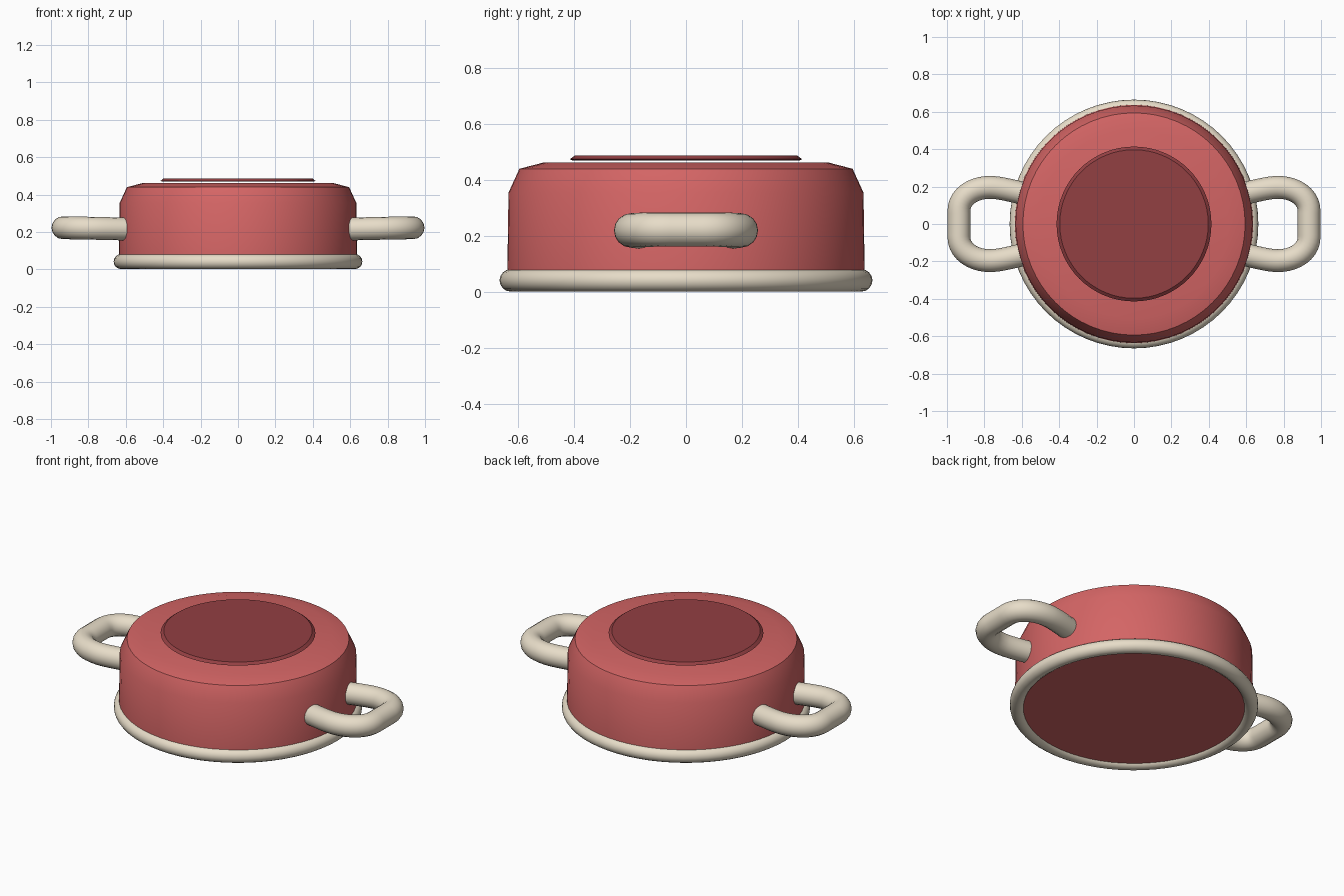
import bpy, math

if "Cube" in bpy.data.objects:
    bpy.data.objects.remove(bpy.data.objects["Cube"])

def material(name, rgb):
    m = bpy.data.materials.new(name)
    m.diffuse_color = (*rgb, 1)
    m.use_nodes = True
    m.node_tree.nodes["Principled BSDF"].inputs["Base Color"].default_value = m.diffuse_color
    return m

RED = material("red enamel", (0.66, 0.13, 0.13))
DARK = material("dark red", (0.29, 0.05, 0.055))
CREAM = material("cream", (0.80, 0.72, 0.58))

def shade(obj, mat, angle):
    obj.data.materials.append(mat)
    bpy.ops.object.select_all(action='DESELECT')
    obj.select_set(True)
    bpy.context.view_layer.objects.active = obj
    bpy.ops.object.shade_smooth_by_angle(angle=math.radians(angle))

def lathe(name, profile, mat, n=64, angle=50):
    """Spin (radius, z) points listed bottom to top and cap both ends."""
    verts = [(r * math.cos(2 * math.pi * i / n), r * math.sin(2 * math.pi * i / n), z)
             for r, z in profile for i in range(n)]
    faces = [(k * n + i, k * n + (i + 1) % n, (k + 1) * n + (i + 1) % n, (k + 1) * n + i)
             for k in range(len(profile) - 1) for i in range(n)]
    faces.append(tuple(reversed(range(n))))
    faces.append(tuple(range((len(profile) - 1) * n, len(profile) * n)))
    me = bpy.data.meshes.new(name)
    me.from_pydata(verts, [], faces)
    obj = bpy.data.objects.new(name, me)
    bpy.context.collection.objects.link(obj)
    shade(obj, mat, angle)
    return obj

# Pot body with rounded shoulder, and thin disc hovering just above it
lathe("pot_body", [(0.638, 0.02), (0.637, 0.08), (0.633, 0.355),
                   (0.594, 0.44), (0.505, 0.463)], RED)
lathe("top_disc", [(0.405, 0.470), (0.414, 0.474), (0.397, 0.487)], DARK, angle=30)

# Rolled rim around the base
bpy.ops.mesh.primitive_torus_add(major_segments=64, minor_segments=16, major_radius=0.625,
                                 minor_radius=0.04, location=(0, 0, 0.042))
rim = bpy.context.object
rim.name = "base_rim"
shade(rim, CREAM, 60)

# Loop handles: one bent tube per side
half = [  # point, left handle, right handle for the +y half of the loop
    ((0.55, 0.155, 0.216), (0.50, 0.148, 0.216), (0.62, 0.168, 0.216)),
    ((0.77, 0.196, 0.220), (0.71, 0.196, 0.219), (0.86, 0.196, 0.222)),
    ((0.936, 0.07, 0.223), (0.936, 0.145, 0.223), (0.936, 0.03, 0.223)),
]
flip = lambda p: (p[0], -p[1], p[2])
loop = half + [(flip(p), flip(r), flip(l)) for p, l, r in reversed(half)]

for side, s in (("right", 1), ("left", -1)):
    cu = bpy.data.curves.new(side + "_handle", 'CURVE')
    cu.dimensions = '3D'
    cu.bevel_depth = 0.061
    cu.bevel_resolution = 6
    cu.resolution_u = 10
    cu.use_fill_caps = True
    sp = cu.splines.new('BEZIER')
    sp.bezier_points.add(len(loop) - 1)
    for bp, (p, l, r) in zip(sp.bezier_points, loop):
        bp.handle_left_type = bp.handle_right_type = 'FREE'
        # half-turn about z keeps the tube facing outward on the other side
        bp.co, bp.handle_left, bp.handle_right = [(s * q[0], s * q[1], q[2]) for q in (p, l, r)]
    obj = bpy.data.objects.new(side + "_handle", cu)
    bpy.context.collection.objects.link(obj)
    bpy.ops.object.select_all(action='DESELECT')
    obj.select_set(True)
    bpy.context.view_layer.objects.active = obj
    bpy.ops.object.convert(target='MESH')
    shade(bpy.context.object, CREAM, 50)
